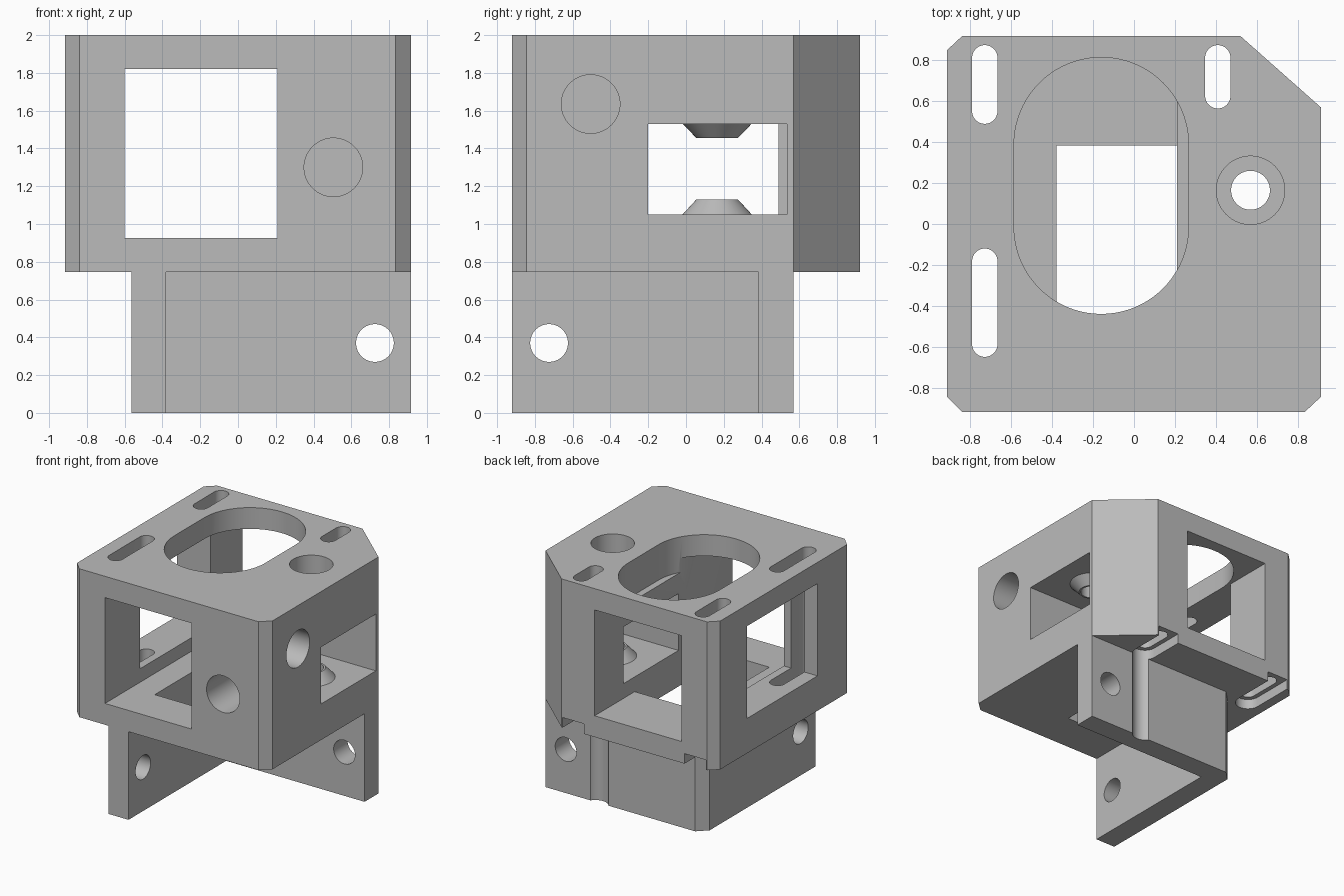
import bpy, bmesh, math
from mathutils import Matrix, Vector

cube = bpy.data.objects.get("Cube")
if cube:
    bpy.data.objects.remove(cube, do_unlink=True)

grey = bpy.data.materials.new("light grey plastic")
grey.use_nodes = True
grey.diffuse_color = (0.5, 0.5, 0.5, 1)
grey.node_tree.nodes["Principled BSDF"].inputs["Base Color"].default_value = (0.5, 0.5, 0.5, 1)


def make(name, bm):
    bmesh.ops.recalc_face_normals(bm, faces=bm.faces)
    mesh = bpy.data.meshes.new(name)
    bm.to_mesh(mesh)
    bm.free()
    mesh.materials.append(grey)
    ob = bpy.data.objects.new(name, mesh)
    bpy.context.collection.objects.link(ob)
    return ob


def prism(name, outline, z0, z1):
    bm = bmesh.new()
    face = bm.faces.new([bm.verts.new((x, y, z0)) for x, y in outline])
    out = bmesh.ops.extrude_face_region(bm, geom=[face])
    top = [v for v in out["geom"] if isinstance(v, bmesh.types.BMVert)]
    bmesh.ops.translate(bm, verts=top, vec=(0, 0, z1 - z0))
    return make(name, bm)


def box(name, x0, x1, y0, y1, z0, z1):
    return prism(name, [(x0, y0), (x1, y0), (x1, y1), (x0, y1)], z0, z1)


def slot(name, x, y0, y1, r, z0, z1, steps=24):
    # Stadium whose overall length runs from y0 to y1
    pts = []
    for cy, start in ((y1 - r, 0), (y0 + r, math.pi)):
        for i in range(steps + 1):
            a = start + math.pi * i / steps
            pts.append((x + r * math.cos(a), cy + r * math.sin(a)))
    return prism(name, pts, z0, z1)


def cone(name, start, end, r1, r2):
    start, end = Vector(start), Vector(end)
    axis = end - start
    rot = axis.to_track_quat("Z", "Y").to_matrix().to_4x4()
    bm = bmesh.new()
    bmesh.ops.create_cone(bm, cap_ends=True, segments=64, radius1=r1, radius2=r2,
                          depth=axis.length,
                          matrix=Matrix.Translation((start + end) / 2) @ rot)
    return make(name, bm)


# Main housing with small corner chamfers and one large one
body = prism("bracket_housing", [
    (-0.84, -0.92), (0.835, -0.92), (0.915, -0.845), (0.915, 0.57), (0.52, 0.92),
    (-0.84, 0.92), (-0.915, 0.85), (-0.915, -0.845)], 0.745, 2)


def combine(ob, operation):
    mod = body.modifiers.new(ob.name, "BOOLEAN")
    mod.operation = operation
    mod.solver = "EXACT"
    mod.object = ob
    bpy.context.view_layer.objects.active = body
    bpy.ops.object.modifier_apply(modifier=mod.name)
    bpy.data.objects.remove(ob, do_unlink=True)


def cut(ob):
    combine(ob, "DIFFERENCE")


# L-shaped mounting walls below
combine(prism("mounting_walls", [
    (-0.565, -0.92), (-0.38, -0.92), (-0.38, 0.385), (0.915, 0.385),
    (0.915, 0.57), (-0.485, 0.57), (-0.565, 0.49)], 0, 0.84), "UNION")

# Windows, inner cavity and floor opening
cut(box("main_cavity", -0.6, 0.21, -1.2, 1.2, 0.925, 1.82))
cut(box("left_window", -1.2, -0.5, -0.45, 0.49, 1.04, 1.82))
cut(box("side_pocket", 0.1, 1.2, -0.2, 0.535, 1.05, 1.53))
cut(box("floor_opening", -0.38, 0.21, -0.57, 0.385, 0.6, 1.0))
cut(slot("top_opening", -0.16, -0.44, 0.815, 0.427, 1.7, 2.1, 40))

# Screw slots with wider clearance underneath
for x, y0, y1, y_end in ((-0.73, 0.49, 0.875, 1.2), (-0.73, -0.65, -0.12, -0.08),
                         (0.41, 0.565, 0.875, 1.2)):
    cut(slot("screw_slot", x, y0, y1, 0.062, 0.5, 2.1))
    cut(slot("screw_clearance", x, y0 - 0.04, y_end, 0.1, -0.1, 0.83))

# Conical bosses and the shaft hole through them
px, py = 0.57, 0.165
combine(cone("lower_boss", (px, py, 1.0), (px, py, 1.13), 0.23, 0.11), "UNION")
combine(cone("upper_boss", (px, py, 1.58), (px, py, 1.455), 0.23, 0.11), "UNION")
cut(cone("shaft_hole", (px, py, 0.5), (px, py, 2.2), 0.095, 0.095))
cut(cone("shaft_counterbore", (px, py, 1.75), (px, py, 2.2), 0.167, 0.167))

# Blind rod sockets
cut(cone("front_socket", (0.505, -1.2, 1.3), (0.505, -0.32, 1.3), 0.155, 0.155))
cut(cone("side_socket", (1.2, -0.505, 1.635), (0.32, -0.505, 1.635), 0.155, 0.155))

# Mounting holes in the walls
cut(cone("back_wall_hole", (0.725, 0.2, 0.37), (0.725, 0.8, 0.37), 0.1, 0.1))
cut(cone("left_wall_hole", (-0.8, -0.725, 0.37), (-0.2, -0.725, 0.37), 0.1, 0.1))

bpy.ops.object.select_all(action="DESELECT")
body.select_set(True)
bpy.context.view_layer.objects.active = body
bpy.ops.object.shade_smooth_by_angle(angle=math.radians(30))
